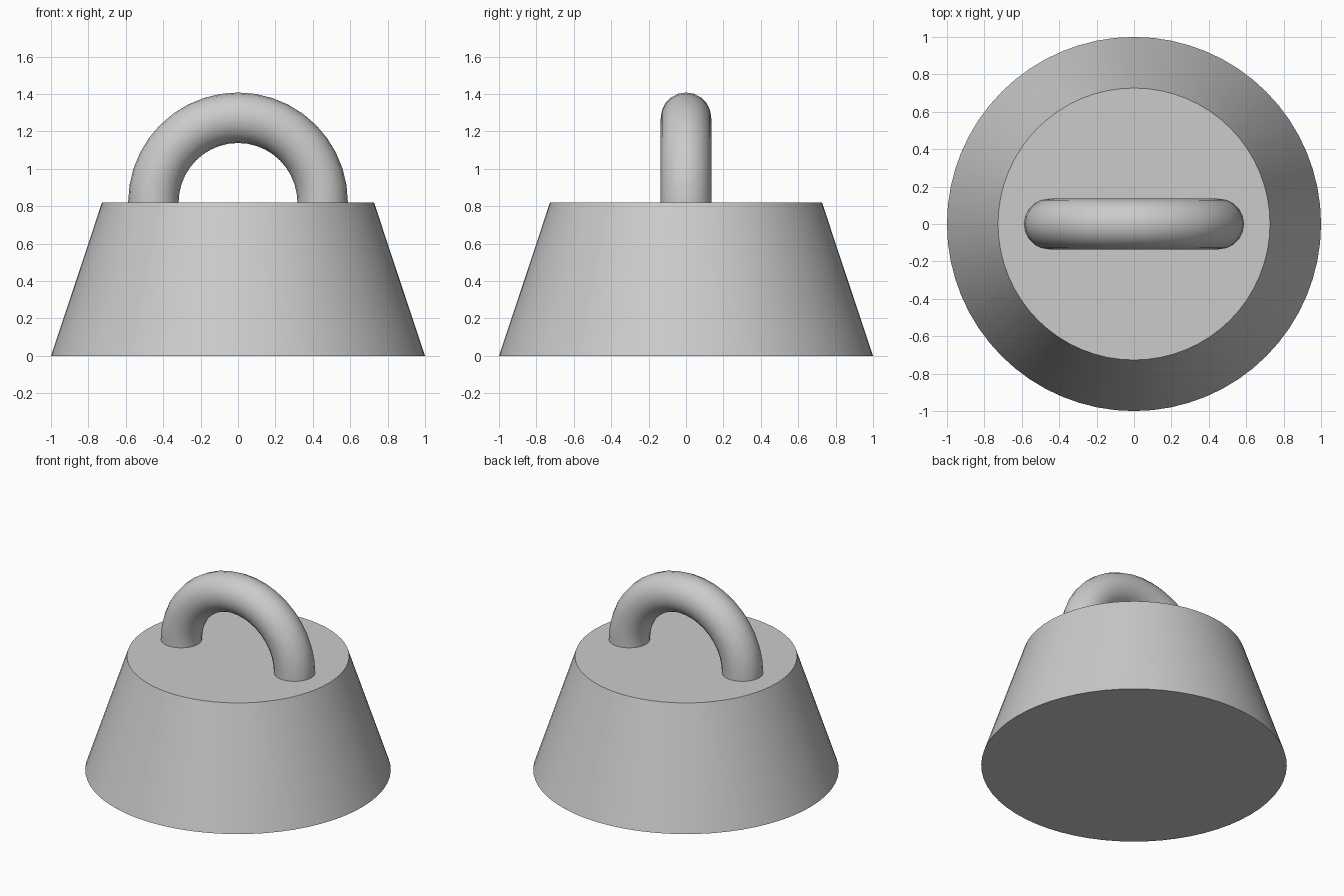
import bpy
import bmesh
import math

if "Cube" in bpy.data.objects:
    bpy.data.objects.remove(bpy.data.objects["Cube"])

BODY_H = 0.82
RING_R, TUBE_R = 0.4525, 0.135
ARC_STEPS, TUBE_SIDES = 20, 20
SINK = 0.02

grey = bpy.data.materials.new("iron grey")
grey.diffuse_color = (0.6, 0.6, 0.6, 1.0)
grey.use_nodes = True
grey.node_tree.nodes["Principled BSDF"].inputs["Base Color"].default_value = grey.diffuse_color


def finish(obj):
    obj.data.materials.append(grey)
    bpy.ops.object.select_all(action='DESELECT')
    obj.select_set(True)
    bpy.context.view_layer.objects.active = obj
    bpy.ops.object.shade_smooth_by_angle(angle=math.radians(35))


# Tapered round weight body
bpy.ops.mesh.primitive_cone_add(vertices=64, radius1=1.0, radius2=0.727,
                                depth=BODY_H, location=(0, 0, BODY_H / 2))
body = bpy.context.object
body.name = "weight_body"
finish(body)

# Arched handle: round section swept along a half circle, ends sunk into the body
stations = [(0.0, -SINK)]
stations += [(math.pi * i / ARC_STEPS, 0.0) for i in range(ARC_STEPS + 1)]
stations += [(math.pi, -SINK)]

bm = bmesh.new()
rings = []
for angle, drop in stations:
    ring = []
    for j in range(TUBE_SIDES):
        t = 2 * math.pi * j / TUBE_SIDES
        r = RING_R + TUBE_R * math.cos(t)
        ring.append(bm.verts.new((r * math.cos(angle), TUBE_R * math.sin(t),
                                  BODY_H + drop + r * math.sin(angle))))
    rings.append(ring)
for a, b in zip(rings, rings[1:]):
    for j in range(TUBE_SIDES):
        k = (j + 1) % TUBE_SIDES
        bm.faces.new((a[j], a[k], b[k], b[j]))
bm.faces.new(rings[0])
bm.faces.new(rings[-1])
bmesh.ops.recalc_face_normals(bm, faces=bm.faces)
mesh = bpy.data.meshes.new("handle")
bm.to_mesh(mesh)
bm.free()
handle = bpy.data.objects.new("handle", mesh)
bpy.context.collection.objects.link(handle)
finish(handle)
